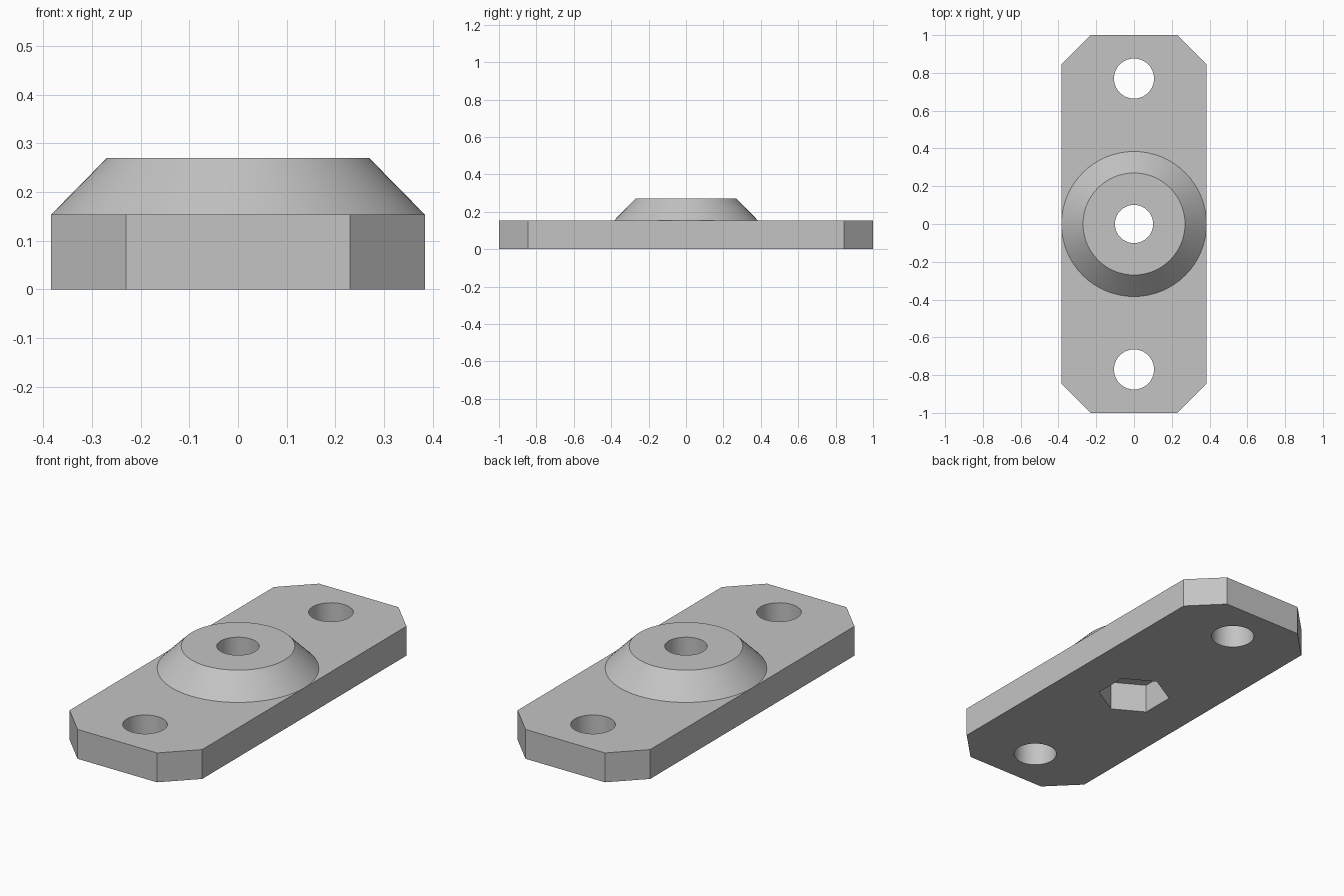
import bpy, bmesh
from math import sin, cos, pi, radians
from mathutils import Vector

cube = bpy.data.objects.get("Cube")
if cube:
    bpy.data.objects.remove(cube)

HALF_W, HALF_L, CHAMFER = 0.3846, 1.0, 0.154
PLATE_Z, BOSS_Z = 0.154, 0.27
BOSS_R, BOSS_TOP_R, BORE_R = 0.384, 0.27, 0.101
BOLT_R, BOLT_Y, NUT_R = 0.106, 0.77, 0.178
SEGMENTS = 64

bm = bmesh.new()


def circle(radius, y=0.0, sides=SEGMENTS):
    # The first point lies on the long axis of the plate
    return [(radius * sin(2 * pi * i / sides), y + radius * cos(2 * pi * i / sides))
            for i in range(sides)]


def ring(points, z):
    """Closed loop of edges at height z."""
    verts = [bm.verts.new((x, y, z)) for x, y in points]
    for a, b in zip(verts, verts[1:] + verts[:1]):
        bm.edges.new((a, b))
    return verts


def wall(lower, upper):
    """Band of quads between two matching loops."""
    n = len(lower)
    for i in range(n):
        j = (i + 1) % n
        bm.faces.new((lower[i], lower[j], upper[j], upper[i]))


def cap(*rings):
    """Flat face bounded by the first loop, with the others as holes."""
    edges = [bm.edges.get((a, b)) for r in rings for a, b in zip(r, r[1:] + r[:1])]
    bmesh.ops.triangle_fill(bm, use_beauty=True, use_dissolve=False,
                            edges=edges, normal=Vector((0, 0, 1)))


# Plate outline with cut corners
cx, cy = HALF_W - CHAMFER, HALF_L - CHAMFER
outline = [(cx, HALF_L), (HALF_W, cy), (HALF_W, -cy), (cx, -HALF_L),
           (-cx, -HALF_L), (-HALF_W, -cy), (-HALF_W, cy), (-cx, HALF_L)]

# Plate sides, bolt holes and hexagonal nut pocket
profiles = [outline, circle(BOLT_R, BOLT_Y), circle(BOLT_R, -BOLT_Y)]
bottom = [ring(p, 0) for p in profiles]
top = [ring(p, PLATE_Z) for p in profiles]
for low, high in zip(bottom, top):
    wall(low, high)
nut_mouth = ring(circle(NUT_R, sides=6), 0)
nut_roof = ring(circle(NUT_R, sides=6), PLATE_Z)
wall(nut_mouth, nut_roof)

# Conical boss and its bore
boss_base = ring(circle(BOSS_R), PLATE_Z)
boss_rim = ring(circle(BOSS_TOP_R), BOSS_Z)
bore_low = ring(circle(BORE_R), PLATE_Z)
bore_high = ring(circle(BORE_R), BOSS_Z)
wall(boss_base, boss_rim)
wall(bore_low, bore_high)

# Flat surfaces
cap(*bottom, nut_mouth)
cap(*top, boss_base)
cap(boss_rim, bore_high)
cap(nut_roof, bore_low)

bmesh.ops.recalc_face_normals(bm, faces=bm.faces[:])
mesh = bpy.data.meshes.new("mounting_plate")
bm.to_mesh(mesh)
bm.free()
plate = bpy.data.objects.new("mounting_plate", mesh)
bpy.context.collection.objects.link(plate)

# Plain grey finish
grey = bpy.data.materials.new("light_grey")
grey.use_nodes = True
colour = (0.55, 0.55, 0.55, 1)
grey.diffuse_color = colour
grey.node_tree.nodes["Principled BSDF"].inputs["Base Color"].default_value = colour
mesh.materials.append(grey)

# Round walls smooth, corners sharp
bpy.ops.object.select_all(action="DESELECT")
plate.select_set(True)
bpy.context.view_layer.objects.active = plate
bpy.ops.object.shade_smooth_by_angle(angle=radians(30))
